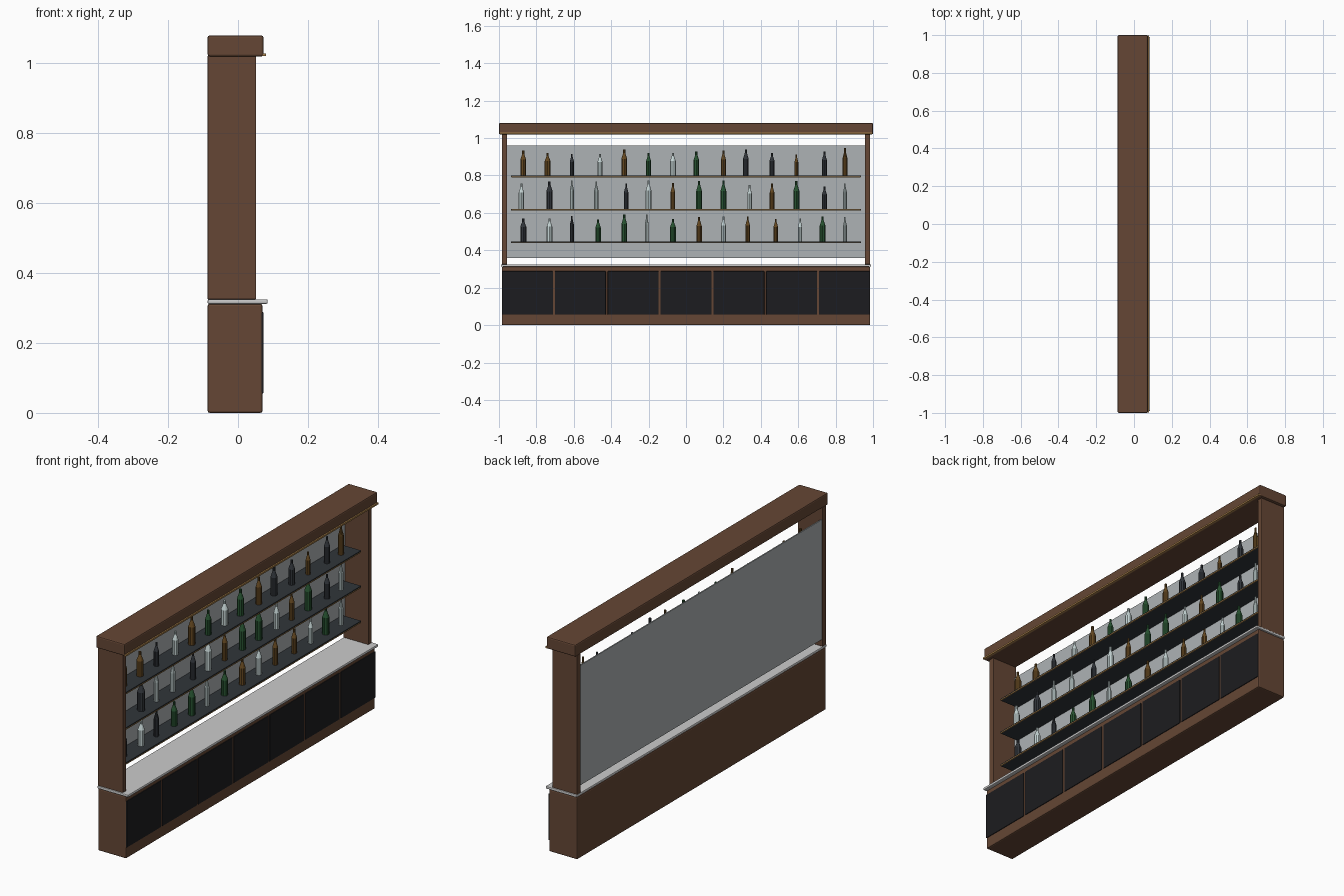
import bpy, bmesh, math

if "Cube" in bpy.data.objects:
    bpy.data.objects.remove(bpy.data.objects["Cube"])


def material(name, rgb):
    m = bpy.data.materials.new(name)
    m.diffuse_color = (*rgb, 1)
    m.use_nodes = True
    m.node_tree.nodes["Principled BSDF"].inputs["Base Color"].default_value = m.diffuse_color
    return m


WOOD = material("wood", (0.13, 0.062, 0.035))
BLACK = material("door_black", (0.012, 0.012, 0.014))
STONE = material("counter_stone", (0.60, 0.60, 0.60))
MIRROR = material("mirror_grey", (0.42, 0.45, 0.46))
SHELF = material("shelf_dark", (0.03, 0.036, 0.042))
BRASS = material("brass", (0.40, 0.22, 0.07))
GLASS = {
    "b": material("brown_glass", (0.13, 0.065, 0.015)),
    "d": material("dark_glass", (0.03, 0.035, 0.042)),
    "c": material("clear_glass", (0.55, 0.65, 0.65)),
    "g": material("green_glass", (0.02, 0.085, 0.03)),
}


def finish(name, bm, mat):
    me = bpy.data.meshes.new(name)
    bm.to_mesh(me)
    bm.free()
    ob = bpy.data.objects.new(name, me)
    bpy.context.collection.objects.link(ob)
    me.materials.append(mat)
    return ob


def box(name, x, y, z, mat, bevel=0):
    """Box from (min, max) ranges, with an optional small edge bevel."""
    bm = bmesh.new()
    bmesh.ops.create_cube(bm, size=1)
    for v in bm.verts:
        v.co = [r[0] if c < 0 else r[1] for c, r in zip(v.co, (x, y, z))]
    ob = finish(name, bm, mat)
    if bevel:
        mod = ob.modifiers.new("bevel", "BEVEL")
        mod.width = bevel
        mod.segments = 2
    return ob


def bottle(name, x, y, z, r, h, mat, sides=10):
    """Turned bottle: straight body, sloping shoulder, narrow neck."""
    profile = [(r, 0), (r, 0.64), (0.38 * r, 0.86), (0.38 * r, 1)]
    bm = bmesh.new()
    rings = []
    for pr, pz in profile:
        rings.append([bm.verts.new((
            x + pr * math.cos(2 * math.pi * i / sides),
            y + pr * math.sin(2 * math.pi * i / sides),
            z + pz * h)) for i in range(sides)])
    for a, b in zip(rings, rings[1:]):
        for i in range(sides):
            j = (i + 1) % sides
            bm.faces.new((a[i], a[j], b[j], b[i]))
    bm.faces.new(rings[0][::-1])
    bm.faces.new(rings[-1])
    return finish(name, bm, mat)


BACK = -0.087

# Lower cabinet, counter and doors
box("base_cabinet", (BACK, 0.070), (-0.985, 0.985), (0, 0.312), WOOD, 0.006)
box("counter_top", (BACK, 0.085), (-0.99, 0.99), (0.312, 0.325), STONE, 0.004)
for i in range(7):
    yc = (i - 3) * 0.2825
    box(f"door_{i + 1}", (0.060, 0.0735), (yc - 0.136, yc + 0.136),
        (0.056, 0.288), BLACK, 0.002)

# Side posts, header and brass lip
for side, lo, hi in (("left", -0.985, -0.957), ("right", 0.957, 0.985)):
    box(f"{side}_post", (BACK, 0.052), (lo, hi), (0.325, 1.022), WOOD, 0.002)
box("header", (BACK, 0.073), (-1, 1), (1.02, 1.08), WOOD, 0.006)
box("header_trim", (0.068, 0.080), (-0.998, 0.998), (1.021, 1.029), BRASS)

# Mirror back panel
box("mirror_panel", (-0.083, -0.077), (-0.957, 0.957), (0.36, 0.96), MIRROR)

# Shelves: height, bottle colours, positions, heights and radii (hundredths / thousandths)
ROWS = [
    (0.447, "dcdggcgbcbbcgc",
     (-87, -73, -61, -47, -33, -21, -7, 7, 20, 33, 48, 61, 73, 85),
     (122, 124, 136, 118, 145, 144, 120, 130, 133, 134, 120, 123, 133, 130),
     (17, 16, 12, 15, 16, 11, 16, 15, 14, 13, 13, 12, 16, 11)),
    (0.622, "cdccdcbggcbgdc",
     (-88, -73, -61, -48, -32, -20, -7, 7, 20, 34, 46, 59, 74, 85),
     (134, 145, 150, 146, 134, 151, 138, 149, 150, 127, 135, 149, 118, 136),
     (15, 18, 12, 13, 13, 16, 13, 16, 16, 13, 13, 17, 14, 11)),
    (0.799, "bbdcbgcgbddbdb",
     (-87, -74, -61, -46, -33, -20, -7, 5.5, 20, 32, 46, 59, 74, 85),
     (134, 121, 116, 116, 141, 122, 121, 129, 135, 140, 121, 112, 130, 148),
     (16, 16, 12, 14, 16, 14, 17, 16, 14, 16, 15, 11, 14, 13)),
]
for n, (z, colours, ys, hs, rs) in enumerate(ROWS, 1):
    box(f"shelf_{n}", (-0.077, 0.027), (-0.935, 0.935), (z - 0.008, z), SHELF)
    box(f"shelf_trim_{n}", (0.024, 0.0285), (-0.933, 0.933),
        (z - 0.009, z - 0.005), BRASS)
    for k, (c, y, h, r) in enumerate(zip(colours, ys, hs, rs), 1):
        bottle(f"bottle_{n}_{k}", -0.025, y / 100, z, r / 1000, h / 1000, GLASS[c])
